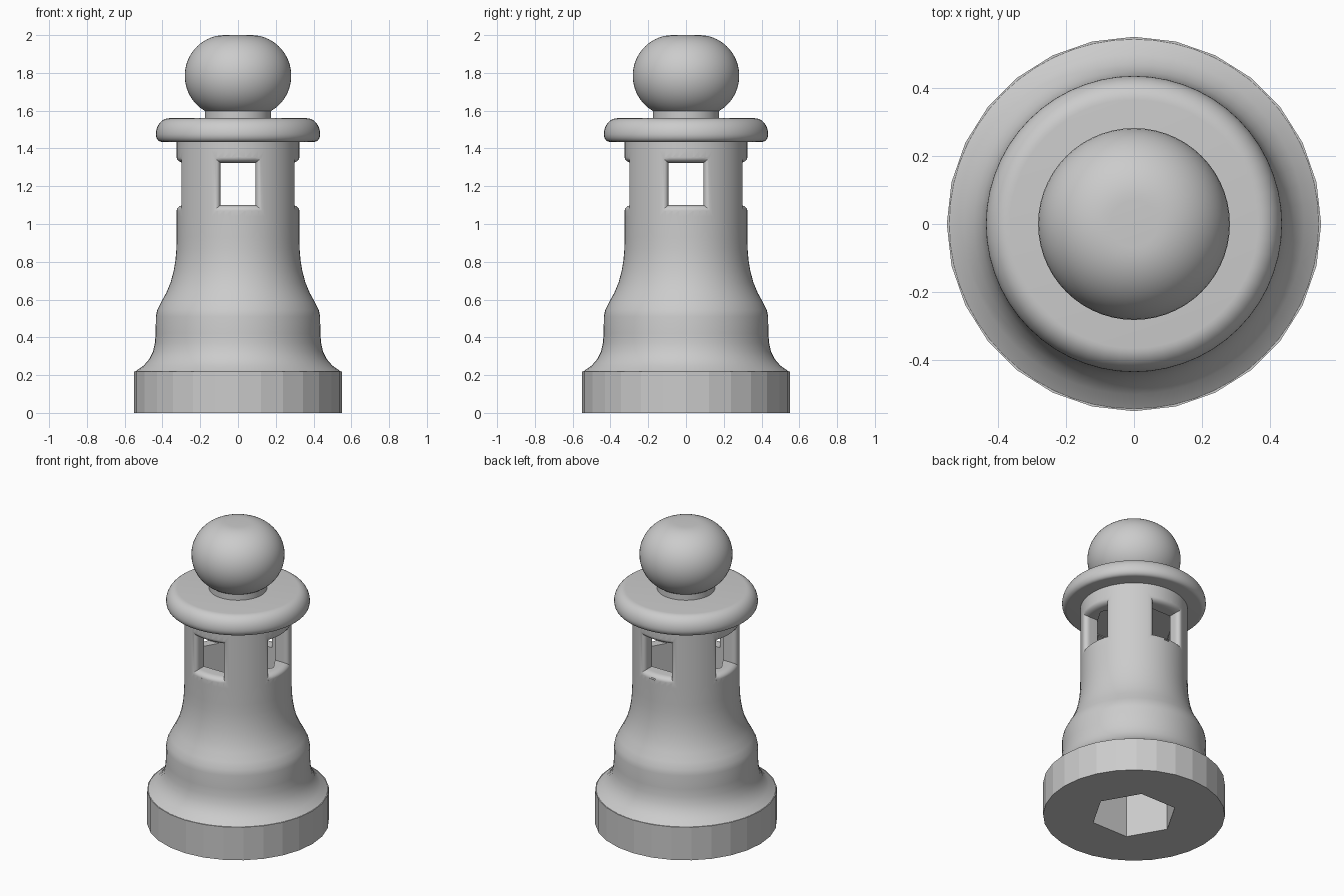
import bpy, bmesh
from math import sin, cos, pi, radians, sqrt

if "Cube" in bpy.data.objects:
    bpy.data.objects.remove(bpy.data.objects["Cube"])

GREY = (0.6, 0.6, 0.6, 1)
mat = bpy.data.materials.new("plain grey")
mat.use_nodes = True
mat.diffuse_color = GREY
mat.node_tree.nodes["Principled BSDF"].inputs["Base Color"].default_value = GREY


def loft(name, rings):
    """Skin a stack of equal rings and close both ends."""
    bm = bmesh.new()
    loops = [[bm.verts.new(p) for p in ring] for ring in rings]
    n = len(loops[0])
    for a, b in zip(loops, loops[1:]):
        for i in range(n):
            j = (i + 1) % n
            bm.faces.new((a[i], a[j], b[j], b[i]))
    bm.faces.new(loops[0])
    bm.faces.new(loops[-1])
    bmesh.ops.recalc_face_normals(bm, faces=bm.faces)
    mesh = bpy.data.meshes.new(name)
    bm.to_mesh(mesh)
    bm.free()
    mesh.materials.append(mat)
    obj = bpy.data.objects.new(name, mesh)
    bpy.context.collection.objects.link(obj)
    return obj


def turned(name, profile, sides):
    """Revolve (radius, height) points about the z axis."""
    step = 2 * pi / sides
    return loft(name, [[(r * cos(i * step), r * sin(i * step), z)
                        for i in range(sides)] for r, z in profile])


def arc(cr, cz, rr, rz, start, end, steps):
    """Elliptical arc of profile points."""
    angles = [radians(start + (end - start) * i / steps) for i in range(steps + 1)]
    return [(cr + rr * cos(a), cz + rz * sin(a)) for a in angles]


def activate(obj):
    bpy.ops.object.select_all(action="DESELECT")
    obj.select_set(True)
    bpy.context.view_layer.objects.active = obj


def cut(obj, cutter):
    mod = obj.modifiers.new("cut", "BOOLEAN")
    mod.operation = "DIFFERENCE"
    mod.solver = "EXACT"
    mod.object = cutter
    activate(obj)
    bpy.ops.object.modifier_apply(modifier=mod.name)


def window_cutter(turn):
    """Square opening whose outer edge flares into a rounded bevel."""
    def ring(t, depth=None):
        w = 0.093 + 0.037 * (1 - cos(t))
        h = 0.112 + 0.03 * (1 - cos(t))
        r = 0.285 + 0.04 * sin(t)
        xs = [w * i / 4 for i in range(-4, 5)]
        pts = [(x, 1.212 - h) for x in xs] + [(x, 1.212 + h) for x in reversed(xs)]
        return [(x, depth or sqrt(r * r - x * x), z) for x, z in pts]

    rings = [ring(0, 0.1)] + [ring(pi / 2 * i / 6) for i in range(7)]
    rings.append(ring(pi / 2, 0.5))
    c, s = round(cos(turn)), round(sin(turn))
    return loft("window_cutter", [[(c * x - s * y, s * x + c * y, z)
                                   for x, y, z in rg] for rg in rings])


# Faceted base
base = turned("base", [(0.55, 0), (0.55, 0.22)], 28)

# Waisted tower
tower = turned("tower", [
    (0.543, 0.22), (0.50, 0.25), (0.47, 0.285), (0.45, 0.325), (0.44, 0.37),
    (0.436, 0.42), (0.435, 0.51), (0.428, 0.545), (0.408, 0.585), (0.38, 0.635),
    (0.357, 0.69), (0.341, 0.75), (0.331, 0.81), (0.326, 0.87), (0.325, 0.93),
    (0.325, 1.04), (0.325, 1.39), (0.325, 1.45)], 56)

# Rounded collar
collar = turned("collar", arc(0.405, 1.475, 0.03, 0.04, -90, 0, 6)
                + arc(0.365, 1.475, 0.07, 0.085, 0, 90, 10)[1:], 56)

# Neck and ball finial
neck = turned("neck", [(0.175, 1.55), (0.175, 1.61)], 56)
ball = turned("ball", arc(0.07, 1.785, 0.212, 0.215, -60, 90, 24), 56)

# Hexagonal bore and four windows
bore = turned("bore_cutter", [(0.262, -0.1), (0.262, 1.33)], 6)
cut(base, bore)
cut(tower, bore)
cutters = [bore]
for k in range(4):
    cutters.append(window_cutter(k * pi / 2))
    cut(tower, cutters[-1])
for c in cutters:
    bpy.data.objects.remove(c)

# Smooth turned parts, flat base
for obj in (tower, collar, neck, ball):
    activate(obj)
    bpy.ops.object.shade_smooth_by_angle(angle=radians(30))
